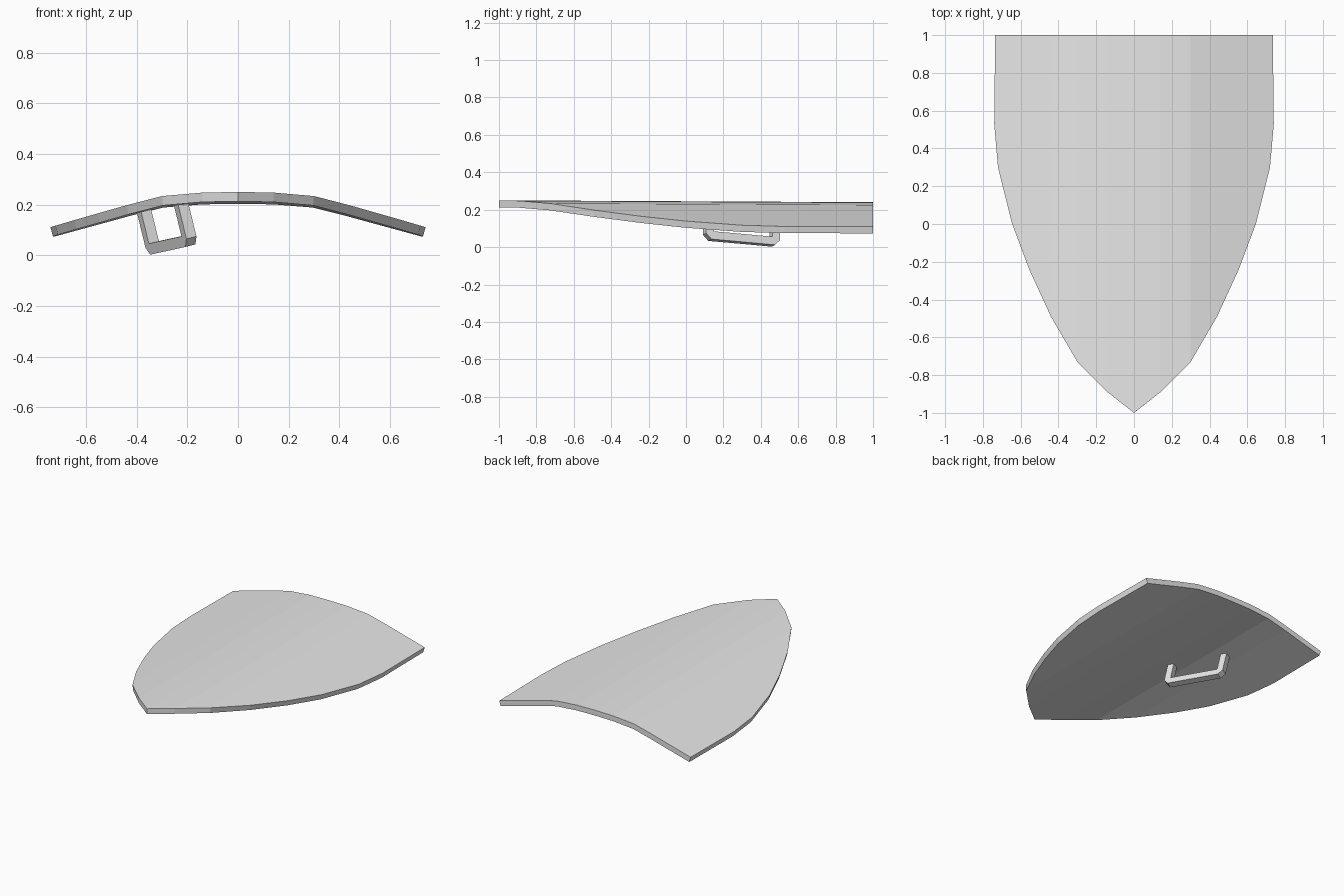
import bpy, bmesh
from mathutils import Vector, Matrix

if "Cube" in bpy.data.objects:
    bpy.data.objects.remove(bpy.data.objects["Cube"])

grey = bpy.data.materials.new("plain_grey")
grey.use_nodes = True
grey.diffuse_color = (0.8, 0.8, 0.8, 1)
grey.node_tree.nodes["Principled BSDF"].inputs["Base Color"].default_value = (0.8, 0.8, 0.8, 1)


def add_object(name, bm):
    bmesh.ops.recalc_face_normals(bm, faces=bm.faces)
    mesh = bpy.data.meshes.new(name)
    bm.to_mesh(mesh)
    bm.free()
    mesh.materials.append(grey)
    obj = bpy.data.objects.new(name, mesh)
    bpy.context.collection.objects.link(obj)
    return obj


# Cross-section of the curved plate: (distance from the centre line, height)
PROFILE = [(0, 0.25), (0.14, 0.248), (0.3, 0.235), (0.44, 0.2), (0.74, 0.118)]


def plate_height(x, y):
    x = abs(x)
    for (x0, z0), (x1, z1) in zip(PROFILE, PROFILE[1:]):
        if x <= x1 or x1 == PROFILE[-1][0]:
            return z0 + (z1 - z0) * (x - x0) / (x1 - x0) - 0.005 * (y + 1)


# Shield plate: pointed outline, creased along its length, then thickened
half = [(0.14, -0.89), (0.3, -0.73), (0.44, -0.49), (0.555, -0.24),
        (0.645, 0), (0.72, 0.3), (0.74, 0.53), (0.735, 1)]
outline = [(0, -1)] + half + [(-x, y) for x, y in reversed(half)]
bm = bmesh.new()
bm.faces.new([bm.verts.new((x, y, 0)) for x, y in outline])
for crease in [0] + [s * p[0] for p in PROFILE[1:-1] for s in (-1, 1)]:
    bmesh.ops.bisect_plane(bm, geom=bm.verts[:] + bm.edges[:] + bm.faces[:], dist=1e-4,
                           plane_co=(crease, 0, 0), plane_no=(1, 0, 0))
for v in bm.verts:
    v.co.z = plate_height(v.co.x, v.co.y)
shield = add_object("shield_plate", bm)
# make sure the outer side faces up before thickening downwards
if shield.data.polygons[0].normal.z < 0:
    shield.data.flip_normals()
solid = shield.modifiers.new("thickness", "SOLIDIFY")
solid.thickness = 0.037
solid.offset = -1

# Handle: chamfered U profile, extruded across and set square to the plate
start, end = Vector((-0.335, 0.475, 0.028)), Vector((-0.19, 0.12, 0.06))
along = (end - start).normalized()
up = Vector((-0.24, 0, 0.97))
up = (up - along * up.dot(along)).normalized()
across = along.cross(up)
r, cut, top = 0.022, 0.03, 0.155
span = (end - start).length / 2
outer, inner = span + r, span - r
right = [(inner, top), (outer, top), (outer, cut - r), (outer - cut, -r)]
left = [(-s, t) for s, t in reversed(right)]
profile = right + left + [(-inner, r), (inner, r)]
bm = bmesh.new()
face = bm.faces.new([bm.verts.new((s, t, -r)) for s, t in profile])
side = bmesh.ops.extrude_face_region(bm, geom=[face])["geom"]
bmesh.ops.translate(bm, vec=(0, 0, 2 * r),
                    verts=[g for g in side if isinstance(g, bmesh.types.BMVert)])
frame = Matrix((along, up, across)).transposed().to_4x4()
bm.transform(Matrix.Translation((start + end) / 2) @ frame)
add_object("grip_handle", bm)
